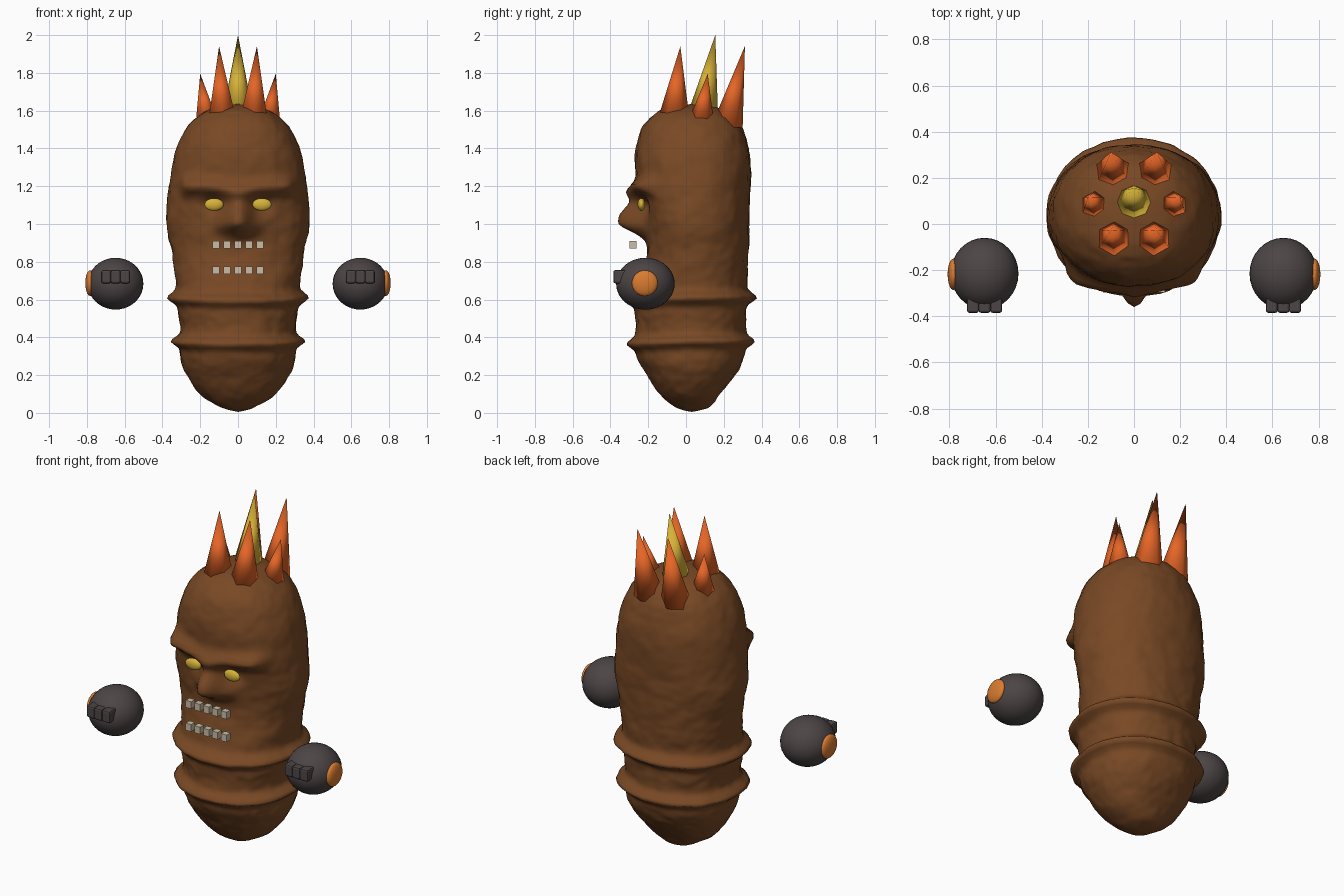
import bpy, bmesh, math
from mathutils import Vector, Matrix, noise

if "Cube" in bpy.data.objects:
    bpy.data.objects.remove(bpy.data.objects["Cube"], do_unlink=True)


def material(name, r, g, b):
    mat = bpy.data.materials.new(name)
    mat.use_nodes = True
    mat.diffuse_color = (r, g, b, 1)
    mat.node_tree.nodes["Principled BSDF"].inputs["Base Color"].default_value = (r, g, b, 1)
    return mat


clay = material("brown clay", 0.19, 0.066, 0.018)
flame = material("flame orange", 0.78, 0.13, 0.02)
gold = material("gold yellow", 0.68, 0.45, 0.04)
stone = material("dark stone", 0.074, 0.059, 0.061)
amber = material("amber", 0.7, 0.2, 0.03)
ivory = material("ivory", 0.6, 0.51, 0.38)


def finish(name, bm, mat, smooth=True):
    bmesh.ops.recalc_face_normals(bm, faces=bm.faces)
    mesh = bpy.data.meshes.new(name)
    bm.to_mesh(mesh)
    bm.free()
    mesh.materials.append(mat)
    obj = bpy.data.objects.new(name, mesh)
    bpy.context.collection.objects.link(obj)
    for poly in mesh.polygons:
        poly.use_smooth = smooth
    return obj


def ball(name, centre, radii, mat):
    bm = bmesh.new()
    bmesh.ops.create_uvsphere(bm, u_segments=32, v_segments=20, radius=1)
    bm.transform(Matrix.Translation(centre) @ Matrix.Diagonal((*radii, 1)))
    return finish(name, bm, mat)


def box(name, centre, size, mat, bevel=0.0):
    bm = bmesh.new()
    bmesh.ops.create_cube(bm, size=1)
    bm.transform(Matrix.Translation(centre) @ Matrix.Diagonal((*size, 1)))
    if bevel:
        bmesh.ops.bevel(bm, geom=bm.edges[:], offset=bevel, segments=2,
                        profile=0.5, affect='EDGES')
    return finish(name, bm, mat, False)


def spike(name, base, tip, radius, sides, mat):
    """Leaning cone with a horizontal base."""
    bm = bmesh.new()
    ring = [bm.verts.new((base[0] + radius * math.sin(math.tau * i / sides),
                          base[1] + radius * math.cos(math.tau * i / sides), base[2]))
            for i in range(sides)]
    top = bm.verts.new(tip)
    for i in range(sides):
        bm.faces.new((ring[i], ring[(i + 1) % sides], top))
    bm.faces.new(ring[::-1])
    return finish(name, bm, mat)


def bell(d, width):
    return math.exp(-(d / width) ** 2)


# Body profile: height, half width, depth to the front, depth to the back
profile = [Vector(p) for p in (
    (0.005, 0, 0, 0), (0.03, 0.09, 0.09, 0.09), (0.1, 0.2, 0.17, 0.15),
    (0.2, 0.27, 0.235, 0.23), (0.3, 0.305, 0.29, 0.28), (0.45, 0.305, 0.295, 0.285),
    (0.55, 0.32, 0.3, 0.29), (0.7, 0.33, 0.27, 0.295), (0.85, 0.35, 0.235, 0.3),
    (1.0, 0.378, 0.245, 0.305), (1.15, 0.37, 0.275, 0.31), (1.35, 0.34, 0.3, 0.31),
    (1.5, 0.28, 0.265, 0.27), (1.58, 0.2, 0.2, 0.21), (1.62, 0.11, 0.12, 0.12),
    (1.635, 0, 0, 0))]


def spline(t):
    i = min(int(t), len(profile) - 2)
    f = t - i
    a, b, c, d = (profile[max(0, min(len(profile) - 1, i + k))] for k in (-1, 0, 1, 2))
    return 0.5 * (2 * b + (c - a) * f + (2 * a - 5 * b + 4 * c - d) * f ** 2
                  + (3 * b - a - 3 * c + d) * f ** 3)


def face_features(x, y, z):
    """Push brow, nose and eye sockets into the front of the head."""
    # brow ridge, sagging in the middle
    line = 1.2 - 0.025 * bell(x, 0.1)
    weight = bell(z - line, 0.042) / (1 + math.exp((abs(x) - 0.295) / 0.01))
    y += min(0, -0.305 + 0.06 * (x / 0.3) ** 2 - y) * weight
    # eye sockets
    y += 0.03 * bell(abs(x) - 0.13, 0.06) * bell(z - 1.1, 0.05)
    # nose, wide and blunt at the bottom
    width = 0.06 + 0.25 * max(0, min(1.02 - z + 0.08, 0.12))
    fall = bell(z - 1.01, 0.11) if z > 1.01 else bell(z - 1.01, 0.065)
    return y - 0.145 * fall * bell(x, width)


# Body
COLS, STEPS = 112, 10
bm = bmesh.new()
rings = []
for s in range((len(profile) - 1) * STEPS + 1):
    z, w, front, back = spline(s / STEPS)
    ring = []
    for i in range(COLS):
        a = math.tau * i / COLS
        c, n = math.cos(a), math.sin(a)
        grow = 0.05 * (bell(z - 0.61 + 0.015 * max(0, -n), 0.03)
                       + bell(z - 0.38 + 0.015 * max(0, -n), 0.028))
        x = math.copysign(abs(c) ** 0.92, c) * max(0, w) + grow * c
        depth = max(0, front if n < 0 else back)
        y = 0.03 + math.copysign(abs(n) ** 0.92, n) * depth + grow * n
        if n < 0 and 0.8 < z < 1.4:
            y = face_features(x, y, z)
        p = Vector((x, y, z))
        if w > 0.001:
            # lumpy hand-worked surface
            bump = 0.006 * noise.noise(p * 11) + 0.004 * noise.noise(p * 25)
            p += Vector((c, n, 0)) * bump
        ring.append(bm.verts.new(p))
    rings.append(ring)
for lower, upper in zip(rings, rings[1:]):
    for i in range(COLS):
        j = (i + 1) % COLS
        bm.faces.new((lower[i], lower[j], upper[j], upper[i]))
bmesh.ops.remove_doubles(bm, verts=bm.verts, dist=0.0005)
finish("body", bm, clay)

# Crown of spikes
spike("centre_spike", (0, 0.085, 1.56), (0, 0.155, 2.0), 0.085, 8, gold)
for side, sx in (("left", 1), ("right", -1)):
    spike(side + "_front_spike", (sx * 0.083, -0.065, 1.56), (sx * 0.1, -0.03, 1.94), 0.083, 6, flame)
    spike(side + "_outer_spike", (sx * 0.165, 0.08, 1.55), (sx * 0.2, 0.115, 1.795), 0.066, 6, flame)
    spike(side + "_back_spike", (sx * 0.088, 0.215, 1.51), (sx * 0.1, 0.312, 1.942), 0.085, 6, flame)

    # Eyes
    ball(side + "_eye", (sx * 0.127, -0.236, 1.103), (0.05, 0.02, 0.033), gold)

    # Floating fists with knuckles and an outer disc
    ball(side + "_fist", (sx * 0.648, -0.215, 0.684), (0.147, 0.155, 0.137), stone)
    ball(side + "_fist_disc", (sx * 0.783, -0.218, 0.687), (0.025, 0.068, 0.068), amber)
    for k in (-1, 0, 1):
        box(f"{side}_knuckle_{k + 2}", (sx * 0.648 + k * 0.05, -0.35, 0.721),
            (0.052, 0.07, 0.07), stone, 0.01)

# Two rows of teeth
for row, z in (("upper", 0.89), ("lower", 0.755)):
    for k in range(-2, 3):
        box(f"{row}_tooth_{k + 3}", (k * 0.058, -0.28, z), (0.036, 0.036, 0.042), ivory)
